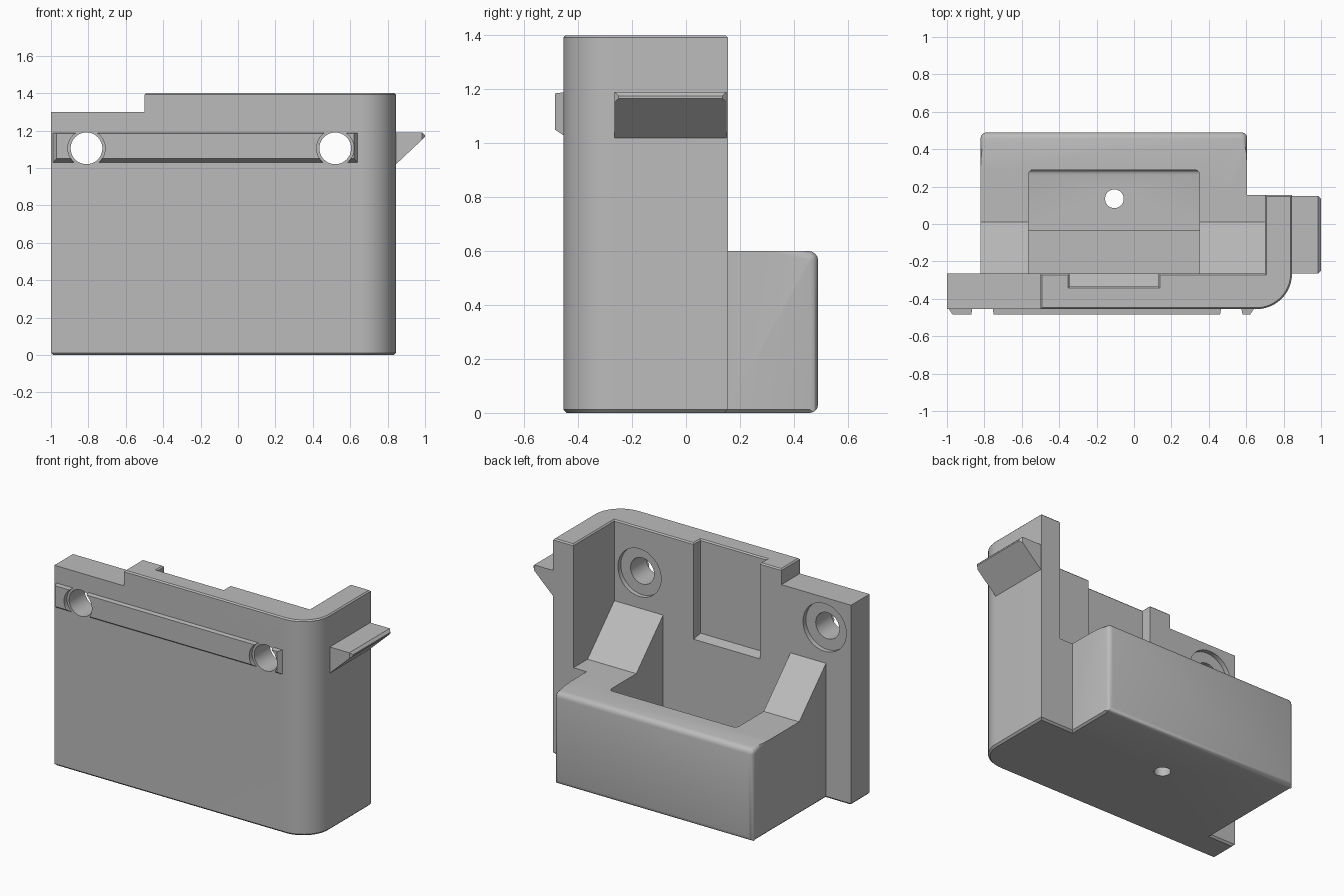
import bpy, bmesh, math
from mathutils import Vector

if "Cube" in bpy.data.objects:
    bpy.data.objects.remove(bpy.data.objects["Cube"])

grey = bpy.data.materials.new("plain_grey")
grey.use_nodes = True
colour = (0.5, 0.5, 0.5, 1)
grey.diffuse_color = colour
grey.node_tree.nodes["Principled BSDF"].inputs["Base Color"].default_value = colour


def add(name, bm):
    bmesh.ops.recalc_face_normals(bm, faces=bm.faces)
    mesh = bpy.data.meshes.new(name)
    bm.to_mesh(mesh)
    bm.free()
    mesh.materials.append(grey)
    ob = bpy.data.objects.new(name, mesh)
    bpy.context.collection.objects.link(ob)
    return ob


def bevel(bm, rule, width, segments=1):
    """Bevel the edges whose two ends both satisfy the rule."""
    edges = [e for e in bm.edges if len(e.link_faces) == 2
             and e.calc_face_angle(0) > 0.9 and all(rule(v.co) for v in e.verts)]
    bmesh.ops.bevel(bm, geom=edges, offset=width, segments=segments,
                    profile=0.5, affect='EDGES', clamp_overlap=True)


def prism(points, axis, low, high):
    """Extrude a profile along x (profile in y,z), y (in x,z) or z (in x,y)."""
    bm = bmesh.new()
    place = {"x": lambda a, b: (low, a, b), "y": lambda a, b: (a, low, b),
             "z": lambda a, b: (a, b, low)}[axis]
    face = bm.faces.new([bm.verts.new(place(a, b)) for a, b in points])
    grown = bmesh.ops.extrude_face_region(bm, geom=[face])["geom"]
    shift = Vector([(high - low) * (axis == k) for k in "xyz"])
    bmesh.ops.translate(bm, vec=shift,
                        verts=[g for g in grown if isinstance(g, bmesh.types.BMVert)])
    bmesh.ops.recalc_face_normals(bm, faces=bm.faces)
    return bm


def box(x0, x1, y0, y1, z0, z1):
    return prism([(x0, y0), (x1, y0), (x1, y1), (x0, y1)], "z", z0, z1)


def circle(cx, cy, r, n=40):
    return [(cx + r * math.cos(2 * math.pi * i / n),
             cy + r * math.sin(2 * math.pi * i / n)) for i in range(n)]


def combine(target, bm, operation):
    """Join or cut the target with a helper solid, then drop the helper."""
    helper = add("helper", bm)
    helper.hide_render = True
    mod = target.modifiers.new("combine", 'BOOLEAN')
    mod.operation, mod.object, mod.solver = operation, helper, 'EXACT'
    bpy.context.view_layer.update()
    graph = bpy.context.evaluated_depsgraph_get()
    mesh = bpy.data.meshes.new_from_object(target.evaluated_get(graph))
    target.modifiers.clear()
    target.data = mesh
    bpy.data.objects.remove(helper)


FRONT, INNER, SIDE = -0.455, -0.265, 0.845

# L-shaped wall with a rounded outer corner
R = 0.19
corner = [(SIDE - R + R * math.sin(t), FRONT + R - R * math.cos(t))
          for t in [math.pi / 2 * i / 12 for i in range(13)]]
wall = [(-1, FRONT)] + corner + [(SIDE, 0.155), (0.7, 0.155), (0.7, INNER), (-1, INNER)]
body = add("bracket_body", prism(wall, "z", 0, 1.4))

# rear box with sloped shoulders, its outer edges softened
shoulder = [(-0.3, 0), (0.49, 0), (0.49, 0.6), (0.01, 0.6), (INNER, 0.875), (-0.3, 0.875)]
block = prism(shoulder, "x", -0.82, 0.605)
bevel(block, lambda c: c.y > 0.48 and c.z > 0.5, 0.035, 4)
bevel(block, lambda c: c.y > 0.44 and abs(c.x + 0.1075) > 0.7, 0.03, 3)
combine(body, block, 'UNION')

# filler between the box and the side arm
filler = [(-0.3, 0), (0.155, 0), (0.155, 0.6), (0.01, 0.6), (INNER, 0.875), (-0.3, 0.875)]
combine(body, prism(filler, "x", 0.5, 0.75), 'UNION')

# lowered top on one end, and the recess in the inside of the wall
combine(body, box(-1.2, -0.5, -0.7, 0, 1.3, 1.6), 'DIFFERENCE')
recess = [(-0.335, 0.79), (-0.2, 0.765), (-0.2, 1.6), (-0.335, 1.6)]
combine(body, prism(recess, "x", -0.345, 0.13), 'DIFFERENCE')

# fine edges along the bottom and the top
bm = bmesh.new()
bm.from_mesh(body.data)
bmesh.ops.remove_doubles(bm, verts=bm.verts, dist=0.0005)
bevel(bm, lambda c: c.z < 0.001, 0.012)
bevel(bm, lambda c: c.z > 1.399, 0.008)
bm.to_mesh(body.data)
bm.free()

# stepped pocket in the box and the drain hole in its floor
pocket = box(-0.565, 0.35, INNER, 0.29, 0.25, 1.3)
bevel(pocket, lambda c: c.y > 0.28, 0.025, 3)
combine(body, pocket, 'DIFFERENCE')
combine(body, box(-0.565, 0.35, INNER, -0.035, 0.12, 0.6), 'DIFFERENCE')
combine(body, prism(circle(-0.105, 0.135, 0.05), "z", -0.1, 0.5), 'DIFFERENCE')

# raised rail with sloping ends and underside
rail_bm = box(-1, 0.65, -0.485, -0.44, 1.02, 1.19)
for v in rail_bm.verts:
    if v.co.y < -0.48:
        v.co.x += 0.03 if v.co.x < 0 else -0.03
        v.co.z += 0.03 if v.co.z < 1.1 else -0.005
rail = add("front_rail", rail_bm)

# screw holes, counterbored on the inside, with clearance through the rail
for x in (-0.81, 0.52):
    combine(body, prism(circle(x, 1.105, 0.085), "y", -0.6, -0.1), 'DIFFERENCE')
    combine(body, prism(circle(x, 1.105, 0.155), "y", INNER - 0.03, -0.1), 'DIFFERENCE')
    combine(rail, prism(circle(x, 1.105, 0.1), "y", -0.6, -0.3), 'DIFFERENCE')

# wedge-shaped side catch with clipped tip corners
wedge = [(0.82, 1.02), (SIDE, 1.02), (1.0, 1.172), (1.0, 1.19), (0.82, 1.19)]
catch_bm = prism(wedge, "y", INNER, 0.15)
for v in catch_bm.verts:
    if v.co.x > 0.9 and v.co.z < 1.18:
        v.co.z -= 0.006
bevel(catch_bm, lambda c: c.x > 0.99, 0.015)
catch = add("side_catch", catch_bm)

# keep sharp edges, smooth the round ones
for ob in (body, rail, catch):
    bpy.ops.object.select_all(action='DESELECT')
    ob.select_set(True)
    bpy.context.view_layer.objects.active = ob
    bpy.ops.object.shade_smooth_by_angle(angle=math.radians(32))
